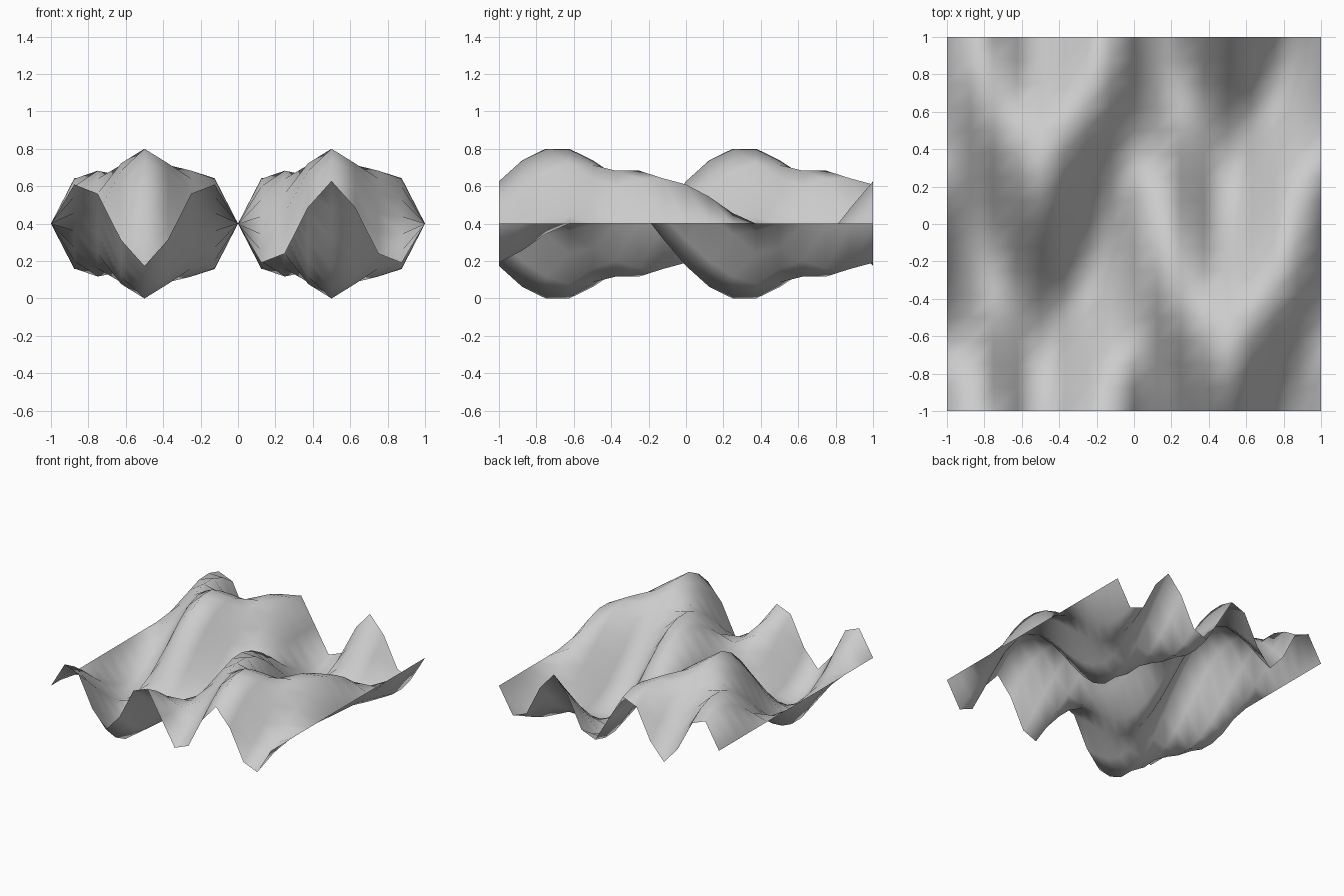
import bpy, bmesh
from math import sin, cos, pi

if "Cube" in bpy.data.objects:
    bpy.data.objects.remove(bpy.data.objects["Cube"])

N = 16                # grid squares per side
A1, A3 = 0.3395, 0.2263   # strengths of the first and third harmonics


def height(x, y):
    return 0.4 - A1 * sin(pi * x) * sin(pi * y) + A3 * sin(3 * pi * x) * cos(pi * y)


# Wavy sheet: standing waves across x that change along y
bm = bmesh.new()
ticks = [-1 + 2 * i / N for i in range(N + 1)]
grid = [[bm.verts.new((x, y, height(x, y))) for y in ticks] for x in ticks]
for i in range(N):
    for j in range(N):
        a, b, c, d = grid[i][j], grid[i + 1][j], grid[i + 1][j + 1], grid[i][j + 1]
        bm.faces.new((a, b, c))
        bm.faces.new((a, c, d))
for f in bm.faces:
    f.smooth = True

mesh = bpy.data.meshes.new("wave_surface")
bm.to_mesh(mesh)
bm.free()
bpy.context.collection.objects.link(bpy.data.objects.new("wave_surface", mesh))
